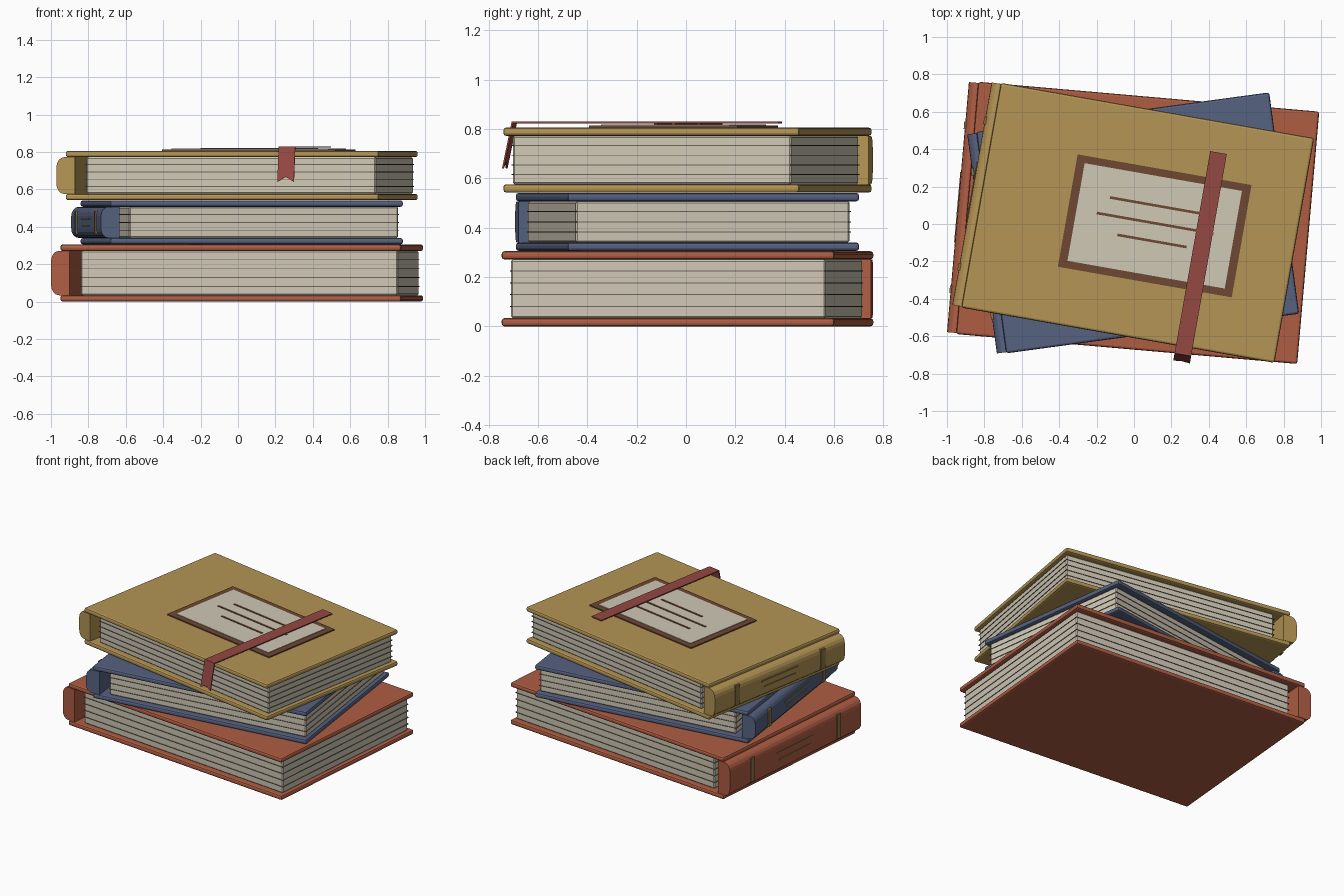
import bpy, bmesh
from math import radians, sin, cos, pi
from mathutils import Matrix, Vector

if "Cube" in bpy.data.objects:
    bpy.data.objects.remove(bpy.data.objects["Cube"])

PAPER = ("paper", (0.63, 0.58, 0.47))
LINE = ("page_line", (0.16, 0.13, 0.10))
BAND = ("band", (0.27, 0.18, 0.06))
BROWN = ("brown", (0.156, 0.065, 0.034))
RIBBON = ("ribbon_red", (0.30, 0.065, 0.055))
RED = ("red_cloth", (0.43, 0.11, 0.056))
BLUE = ("blue_cloth", (0.093, 0.122, 0.216))
GOLD = ("ochre_cloth", (0.46, 0.30, 0.09))


def material(spec):
    name, col = spec
    m = bpy.data.materials.get(name) or bpy.data.materials.new(name)
    m.diffuse_color = (*col, 1)
    m.use_nodes = True
    m.node_tree.nodes["Principled BSDF"].inputs["Base Color"].default_value = m.diffuse_color
    return m


def finish(bm, name, mat, frame):
    """Turn a bmesh in book coordinates into an object placed by frame."""
    bmesh.ops.recalc_face_normals(bm, faces=bm.faces)
    me = bpy.data.meshes.new(name)
    bm.to_mesh(me)
    bm.free()
    ob = bpy.data.objects.new(name, me)
    ob.matrix_world = frame
    me.materials.append(material(mat))
    bpy.context.collection.objects.link(ob)
    return ob


def box(name, lo, hi, mat, frame, bevel=0, segments=2):
    lo, hi = Vector(lo), Vector(hi)
    bm = bmesh.new()
    bmesh.ops.create_cube(bm, size=1, matrix=Matrix.Translation((lo + hi) / 2)
                          @ Matrix.Diagonal((*(hi - lo), 1)))
    ob = finish(bm, name, mat, frame)
    if bevel:
        mod = ob.modifiers.new("bevel", 'BEVEL')
        mod.width, mod.segments = bevel, segments
    return ob


def prism(name, points, direction, mat, frame):
    """Extrude a closed outline along a direction."""
    bm = bmesh.new()
    face = bm.faces.new([bm.verts.new(p) for p in points])
    ext = bmesh.ops.extrude_face_region(bm, geom=[face])
    verts = [g for g in ext["geom"] if isinstance(g, bmesh.types.BMVert)]
    bmesh.ops.translate(bm, verts=verts, vec=direction)
    return finish(bm, name, mat, frame)


def book(name, hx, hy, z, h, angle, cloth, lines):
    """Closed book, covers of half size hx by hy; returns its frame."""
    t = 0.034
    frame = Matrix.Translation((0.02, 0.006, z)) @ Matrix.Rotation(radians(angle), 4, 'Z')
    # Covers
    box(name + "_bottom_cover", (-hx, -hy, 0), (hx, hy, t), cloth, frame, 0.012)
    box(name + "_top_cover", (-hx, -hy, h - t), (hx, hy, h), cloth, frame, 0.012)
    # Page block with darker sheet edges
    px0, px1, py = -hx + 0.108, hx - 0.021, hy - 0.037
    box(name + "_pages", (px0, -py, t), (px1, py, h - t), PAPER, frame, 0.007, 1)
    for i in range(lines):
        zz = t + (h - 2 * t) * (i + 1) / (lines + 1)
        e = 0.004
        box(f"{name}_page_line_{i + 1}", (px0 - e, -py - e, zz - 0.002),
            (px1 + e, py + e, zz + 0.002), LINE, frame)
    # Rounded spine
    inner, outer, sy = -hx + 0.05, -hx - 0.05, hy - 0.006
    rx, rz, n = 0.042, min(0.055, (h - 2 * t) * 0.3), 4
    arc = [(outer + rx * (1 - sin(a)), h - t - rz * (1 - cos(a)))
           for a in (pi / 2 * i / n for i in range(n + 1))]
    outline = [(inner, h - t)] + arc + [(x, h - zz) for x, zz in reversed(arc)] + [(inner, t)]
    prism(name + "_spine", [(x, -sy, zz) for x, zz in outline], (0, 2 * sy, 0), cloth, frame)
    # Raised bands and plain rules on the spine
    half = (h - 2 * t) * 0.37
    for side, s in (("front", -1), ("back", 1)):
        y = s * hy * 0.65
        box(f"{name}_spine_band_{side}", (outer - 0.006, y - 0.02, h / 2 - half),
            (outer + 0.03, y + 0.02, h / 2 + half), BAND, frame)
    for i, (s, length) in enumerate(((1, 0.28), (-1, 0.24))):
        zz = h / 2 + s * (h - 2 * t) * 0.11
        box(f"{name}_spine_rule_{i + 1}", (outer - 0.004, -hy * length, zz - 0.004),
            (outer + 0.01, hy * length, zz + 0.004), BAND, frame)
    return frame


book("bottom_book", 0.915, 0.677, 0, 0.305, -5, RED, 4)
book("middle_book", 0.79, 0.597, 0.306, 0.235, 7.7, BLUE, 3)
top = book("top_book", 0.85, 0.61, 0.542, 0.264, -10, GOLD, 4)

# Label plate on the top cover
cx, cy, z = 0.092, 0.0, 0.262
box("label_frame", (cx - 0.472, cy - 0.305, z), (cx + 0.472, cy + 0.305, z + 0.010), BROWN, top)
box("label_paper", (cx - 0.427, cy - 0.265, z), (cx + 0.427, cy + 0.265, z + 0.014), PAPER, top)
for i, (y, w) in enumerate(((0.108, 0.262), (0.014, 0.317), (-0.082, 0.188))):
    box(f"label_rule_{i + 1}", (cx - w, cy + y - 0.007, z),
        (cx + w, cy + y + 0.007, z + 0.018), BROWN, top)

# Bookmark ribbon with a hanging forked tail
rx, w, zr = 0.36, 0.045, 0.281
box("ribbon", (rx - w, -0.65, zr), (rx + w, 0.445, zr + 0.007), RIBBON, top)
tail = [(-w, -0.645, zr + 0.007), (w, -0.645, zr + 0.007), (w, -0.685, 0.098),
        (0, -0.68, 0.125), (-w, -0.685, 0.098)]
prism("ribbon_tail", [(rx + x, y, zz) for x, y, zz in tail], (0, -0.007, 0), RIBBON, top)
